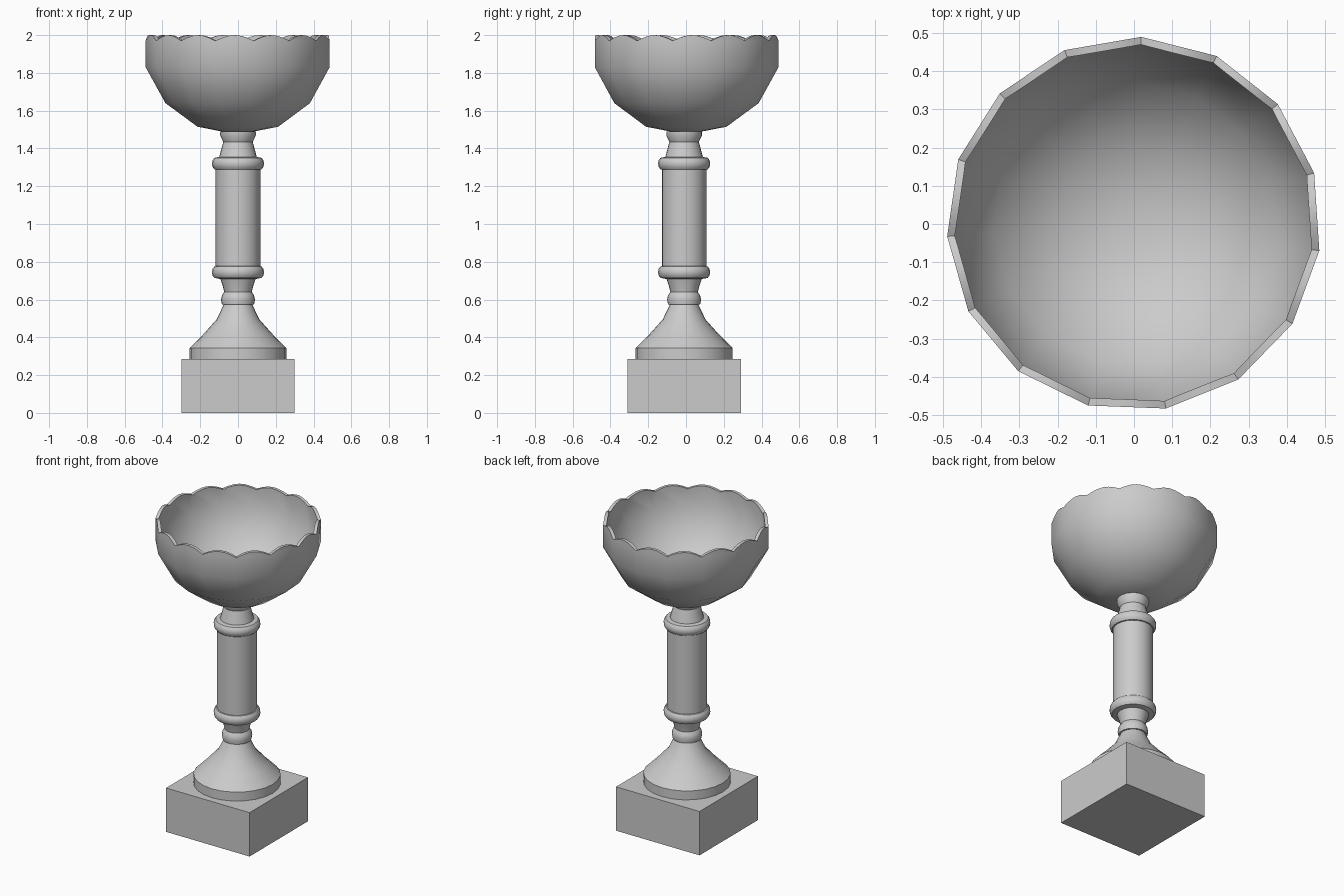
import bpy
import bmesh
from math import sin, cos, pi, radians

cube = bpy.data.objects.get("Cube")
if cube:
    bpy.data.objects.remove(cube, do_unlink=True)

stone = bpy.data.materials.new("grey_stone")
stone.use_nodes = True
COLOUR = (0.6, 0.6, 0.6, 1)
stone.diffuse_color = COLOUR
stone.node_tree.nodes["Principled BSDF"].inputs["Base Color"].default_value = COLOUR


def finish(name, bm, loc=(0, 0, 0), angle=40, thickness=0):
    """Turn a bmesh into a shaded object, with an optional solid wall."""
    bmesh.ops.recalc_face_normals(bm, faces=bm.faces)
    mesh = bpy.data.meshes.new(name)
    bm.to_mesh(mesh)
    bm.free()
    mesh.materials.append(stone)
    obj = bpy.data.objects.new(name, mesh)
    bpy.context.collection.objects.link(obj)
    obj.location = loc
    bpy.ops.object.select_all(action='DESELECT')
    obj.select_set(True)
    bpy.context.view_layer.objects.active = obj
    if thickness:
        wall = obj.modifiers.new("wall", 'SOLIDIFY')
        wall.thickness = thickness
        wall.offset = -1
        bpy.ops.object.modifier_apply(modifier=wall.name)
    bpy.ops.object.shade_smooth_by_angle(angle=radians(angle))
    return obj


def ring(bm, r, z, sides, start=0):
    return [bm.verts.new((r * cos(start + 2 * pi * i / sides),
                          r * sin(start + 2 * pi * i / sides), z))
            for i in range(sides)]


def bridge(bm, low, high):
    n = len(low)
    for i in range(n):
        j = (i + 1) % n
        bm.faces.new((low[i], low[j], high[j], high[i]))


def turned(name, profile, sides=24):
    """Closed lathe part from (radius, height) pairs, bottom to top."""
    bm = bmesh.new()
    rings = [ring(bm, r, z, sides) for r, z in profile]
    for low, high in zip(rings, rings[1:]):
        bridge(bm, low, high)
    bm.faces.new(rings[0])
    bm.faces.new(rings[-1])
    return finish(name, bm, (0, -0.01, 0))


def collar(name, z, height, inner=0.1, outer=0.138, steps=6):
    """Rounded moulding around the column."""
    bulge = [(inner + (outer - inner) * sin(pi * k / steps) ** 0.6 if 0 < k < steps else inner,
              z + height * (1 - cos(pi * k / steps)) / 2) for k in range(steps + 1)]
    turned(name, bulge)


# Square plinth
bm = bmesh.new()
bmesh.ops.create_cube(bm, size=1)
bmesh.ops.scale(bm, vec=(0.6, 0.6, 0.285), verts=bm.verts)
finish("plinth", bm, (0, -0.01, 0.1425))

# Turned stem
turned("flared_foot", [(0.257, 0.285), (0.257, 0.343), (0.185, 0.415),
                       (0.113, 0.495), (0.075, 0.575)])
turned("lower_neck", [(0.085, 0.573), (0.09, 0.6), (0.085, 0.622), (0.073, 0.64),
                      (0.08, 0.67), (0.094, 0.712)])
collar("lower_collar", 0.71, 0.07)
turned("column", [(0.118, 0.775), (0.118, 1.29)])
collar("upper_collar", 1.285, 0.07)
turned("upper_neck", [(0.1, 1.353), (0.078, 1.435), (0.094, 1.468), (0.094, 1.49)])

# Faceted bowl with a scalloped rim
SIDES, STEPS, START = 15, 6, radians(-8.2)
bm = bmesh.new()
rings = [ring(bm, r, z, SIDES, START)
         for r, z in [(0.06, 1.485), (0.215, 1.515), (0.385, 1.64), (0.49, 1.83)]]
bm.faces.new(rings[0])
for low, high in zip(rings, rings[1:]):
    bridge(bm, low, high)
top = rings[-1]
rim = []
for i in range(SIDES):
    a, b = top[i].co.copy(), top[(i + 1) % SIDES].co.copy()
    for k in range(STEPS):
        p = a.lerp(b, k / STEPS)
        p.z = 1.97 + 0.03 * sin(pi * k / STEPS)
        rim.append(bm.verts.new(p))
for i in range(SIDES):
    arc = [rim[(i * STEPS + k) % len(rim)] for k in range(STEPS + 1)]
    bm.faces.new([top[(i + 1) % SIDES], top[i]] + arc)
finish("bowl", bm, thickness=0.02)
